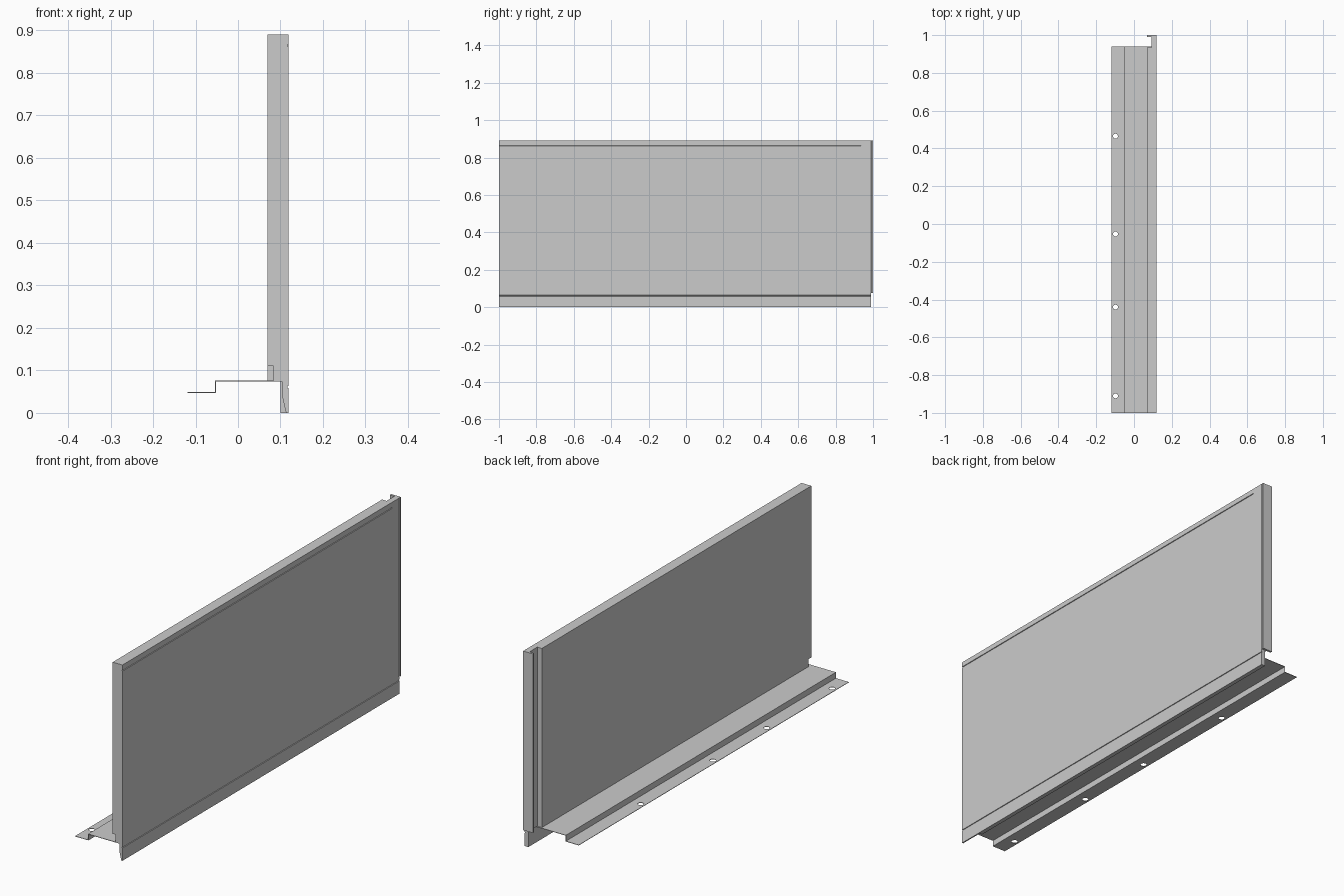
import bpy, bmesh
from mathutils import Vector

if "Cube" in bpy.data.objects:
    bpy.data.objects.remove(bpy.data.objects["Cube"])


def prism(name, outline, axis, lo, hi):
    """Extrude a 2D outline: axis 'y' takes (x, z) points, axis 'z' takes (x, y)."""
    def point(p, t):
        return (p[0], t, p[1]) if axis == 'y' else (p[0], p[1], t)
    bm = bmesh.new()
    face = bm.faces.new([bm.verts.new(point(p, lo)) for p in outline])
    ext = bmesh.ops.extrude_face_region(bm, geom=[face])
    verts = [g for g in ext['geom'] if isinstance(g, bmesh.types.BMVert)]
    bmesh.ops.translate(bm, verts=verts, vec=Vector(point((0, 0), hi - lo)))
    bmesh.ops.recalc_face_normals(bm, faces=bm.faces)
    mesh = bpy.data.meshes.new(name)
    bm.to_mesh(mesh)
    bm.free()
    obj = bpy.data.objects.new(name, mesh)
    bpy.context.collection.objects.link(obj)
    return obj


OUT, BACK, TOP, SHELF = 0.119, 0.07, 0.89, 0.076


def groove(z):
    """Narrow seam on the outer face, listed from top to bottom."""
    return [(OUT, z + 0.003), (OUT - 0.003, z + 0.002),
            (OUT - 0.003, z - 0.002), (OUT, z - 0.003)]


# Main panel, with a notched lower corner at the front end
front_edge = [(BACK, TOP), (OUT, TOP)] + groove(0.865) + [(OUT, SHELF)]
prism("panel", front_edge + [(BACK, SHELF)], 'y', -0.98, 0.935)
prism("panel_notched_end",
      front_edge + [(0.083, SHELF), (0.083, 0.11), (BACK, 0.11)], 'y', -1, -0.98)

# Skirt below the panel, tapered at the front end
skirt_face = [(OUT, SHELF)] + groove(0.061) + [(OUT, 0)]
prism("skirt", skirt_face + [(0.1, 0), (0.1, SHELF)], 'y', -0.89, 0.99)
prism("skirt_tapered_end",
      skirt_face + [(0.113, 0), (0.105, 0.035), (0.103, SHELF)], 'y', -1, -0.89)

# Interlocking hook at the back end: neck and return lip
prism("joint_hook",
      [(0.093, 0.935), (OUT, 0.935), (OUT, 0.988), (0.116, 0.99), (OUT, 0.992),
       (OUT, 1), (BACK, 1), (BACK, 0.99), (0.093, 0.99)], 'z', SHELF, TOP)

# Stepped sheet-metal mounting ledge
t = 0.002
ledge = prism("mounting_ledge",
              [(-0.119, 0.047), (-0.054 + t, 0.047), (-0.054 + t, SHELF - t),
               (0.104, SHELF - t), (0.104, SHELF), (-0.054, SHELF),
               (-0.054, 0.047 + t), (-0.119, 0.047 + t)], 'y', -1, 0.94)

# Fixing holes in the ledge
bm = bmesh.new()
for y in (0.465, -0.053, -0.44, -0.91):
    made = bmesh.ops.create_cone(bm, cap_ends=True, segments=24,
                                 radius1=0.013, radius2=0.013, depth=0.03)
    bmesh.ops.translate(bm, verts=made['verts'], vec=(-0.098, y, 0.048))
mesh = bpy.data.meshes.new("hole_cutters")
bm.to_mesh(mesh)
bm.free()
cutters = bpy.data.objects.new("hole_cutters", mesh)
bpy.context.collection.objects.link(cutters)
cutters.hide_render = True
cutters.display_type = 'WIRE'
holes = ledge.modifiers.new("holes", 'BOOLEAN')
holes.operation = 'DIFFERENCE'
holes.solver = 'EXACT'
holes.object = cutters
